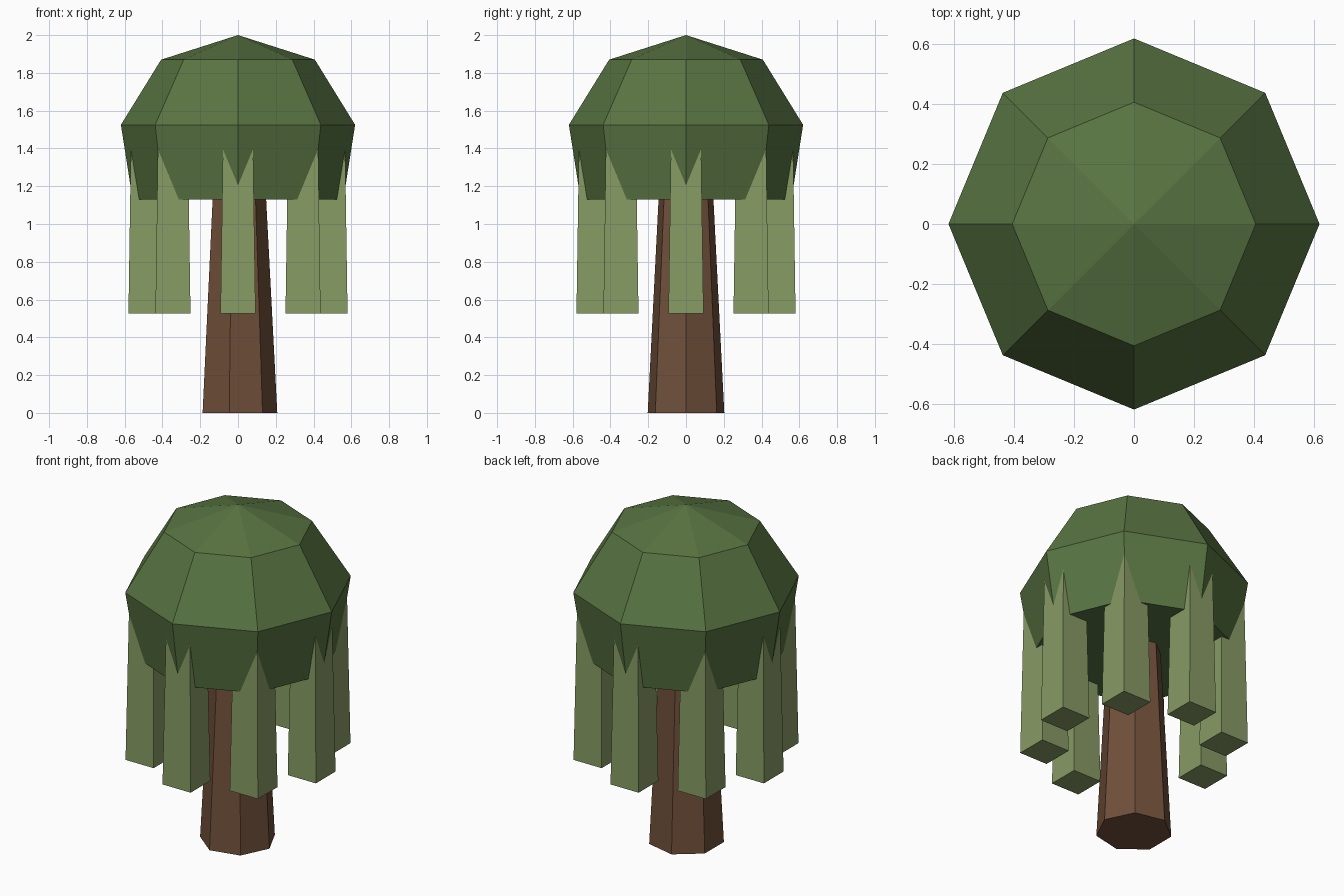
import bpy
import bmesh
from math import cos, sin, pi

cube = bpy.data.objects.get("Cube")
if cube:
    bpy.data.objects.remove(cube, do_unlink=True)


def make_material(name, rgb):
    mat = bpy.data.materials.new(name)
    mat.use_nodes = True
    mat.diffuse_color = (*rgb, 1)
    shader = mat.node_tree.nodes["Principled BSDF"]
    shader.inputs["Base Color"].default_value = (*rgb, 1)
    shader.inputs["Roughness"].default_value = 0.9
    return mat


def lathe(name, sides, rings, mat, apex=None, centre=(0, 0), turn=0):
    """Stack polygon rings given as (radius, height), closed with caps or an apex."""
    bm = bmesh.new()
    loops = []
    for radius, z in rings:
        angles = [turn + 2 * pi * i / sides for i in range(sides)]
        loops.append([bm.verts.new((centre[0] + radius * cos(a),
                                    centre[1] + radius * sin(a), z)) for a in angles])
    for low, high in zip(loops, loops[1:]):
        for i in range(sides):
            j = (i + 1) % sides
            bm.faces.new((low[i], low[j], high[j], high[i]))
    bm.faces.new(loops[0][::-1])
    if apex is None:
        bm.faces.new(loops[-1])
    else:
        tip = bm.verts.new((*centre, apex))
        for i in range(sides):
            bm.faces.new((loops[-1][i], loops[-1][(i + 1) % sides], tip))
    bmesh.ops.recalc_face_normals(bm, faces=bm.faces)
    mesh = bpy.data.meshes.new(name)
    bm.to_mesh(mesh)
    bm.free()
    mesh.materials.append(mat)
    obj = bpy.data.objects.new(name, mesh)
    bpy.context.collection.objects.link(obj)
    return obj


bark = make_material("brown bark", (0.162, 0.08, 0.042))
leaf = make_material("dark leaf green", (0.098, 0.174, 0.054))
frond = make_material("pale frond green", (0.242, 0.328, 0.127))

# Tapered seven-sided trunk
lathe("trunk", 7, [(0.208, 0), (0.135, 1.4)], bark)

# Faceted eight-sided canopy
lathe("canopy", 8, [(0.558, 1.13), (0.62, 1.525), (0.407, 1.87)], leaf, apex=2.0)

# Ring of square hanging fronds, all aligned to the axes
for k in range(8):
    a = k * pi / 4
    lathe(f"hanging_frond_{k + 1}", 4,
          [(0.093 * 2 ** 0.5, 0.525), (0.079 * 2 ** 0.5, 1.45)], frond,
          centre=(0.487 * cos(a), 0.487 * sin(a)), turn=pi / 4)
